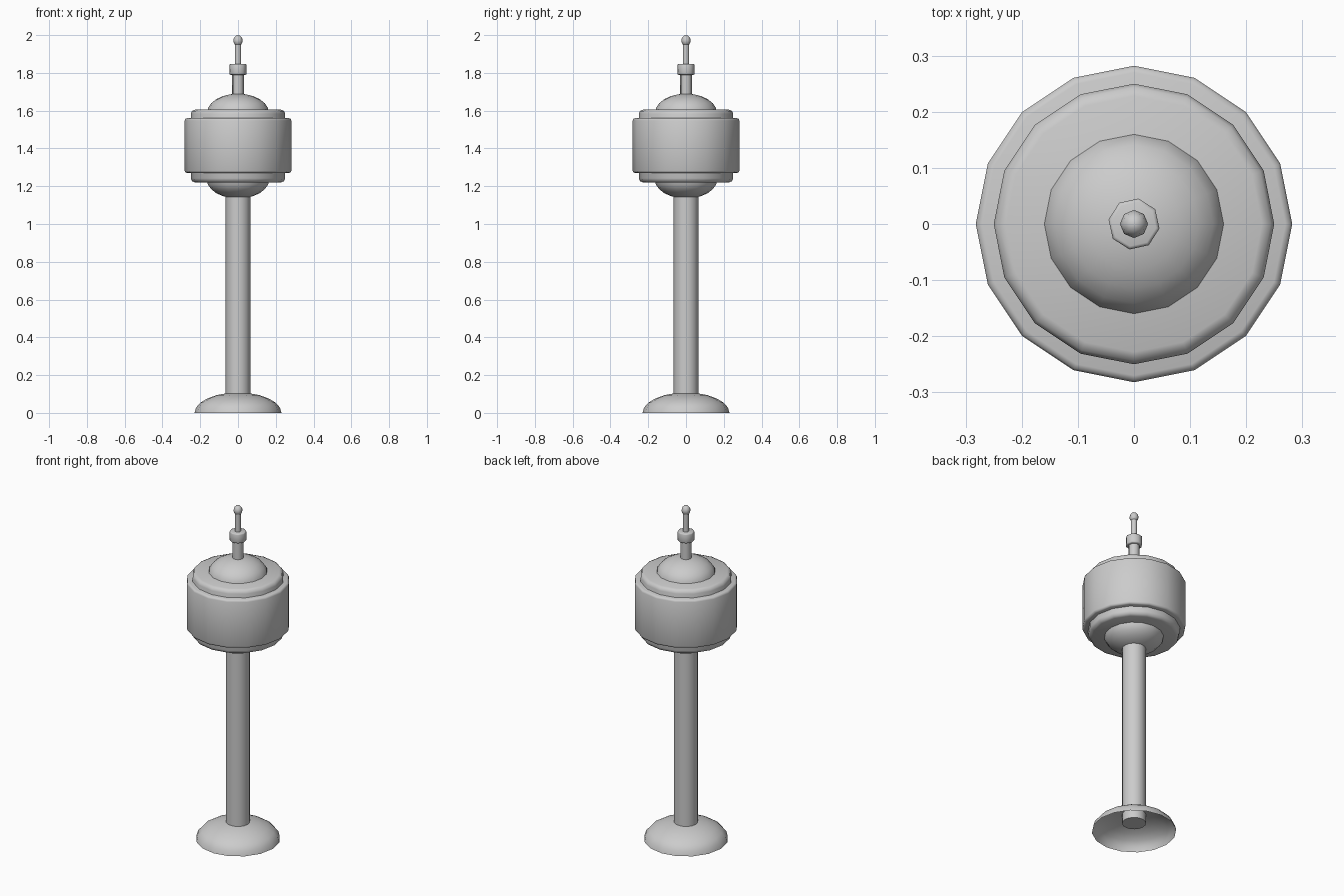
import bpy
import math

cube = bpy.data.objects.get("Cube")
if cube:
    bpy.data.objects.remove(cube, do_unlink=True)

grey = bpy.data.materials.new("light_grey")
grey.use_nodes = True
colour = (0.6, 0.6, 0.6, 1)
grey.diffuse_color = colour
grey.node_tree.nodes["Principled BSDF"].inputs["Base Color"].default_value = colour


def lathe(name, profile, sides=16, turn=0.0, sharp=50):
    """Spin (radius, height) points round z; zero radius makes a pole."""
    verts, faces, rings = [], [], []
    for r, z in profile:
        count = sides if r > 0 else 1
        rings.append([len(verts) + i for i in range(count)])
        for i in range(count):
            a = 2 * math.pi * i / sides + math.radians(turn)
            verts.append((r * math.cos(a), r * math.sin(a), z))
    for low, high in zip(rings, rings[1:]):
        for i in range(sides):
            j = (i + 1) % sides
            quad = [low[i % len(low)], low[j % len(low)],
                    high[j % len(high)], high[i % len(high)]]
            faces.append(list(dict.fromkeys(quad)))
    mesh = bpy.data.meshes.new(name)
    mesh.from_pydata(verts, [], faces)
    mesh.materials.append(grey)
    obj = bpy.data.objects.new(name, mesh)
    bpy.context.collection.objects.link(obj)
    bpy.ops.object.select_all(action="DESELECT")
    obj.select_set(True)
    bpy.context.view_layer.objects.active = obj
    bpy.ops.object.shade_smooth_by_angle(angle=math.radians(sharp))
    return obj


def drum(name, r, bottom, top, bevel, sides=16, turn=0.0):
    """Closed cylinder with rounded rims."""
    arc = [(r - bevel * (1 - math.cos(t)), bevel * (1 - math.sin(t)))
           for t in (0, math.pi / 4, math.pi / 2)]
    lower = [(x, bottom + h) for x, h in reversed(arc)]
    upper = [(x, top - h) for x, h in arc]
    return lathe(name, [(0, bottom)] + lower + upper + [(0, top)], sides, turn)


def tube(name, r, bottom, top, sides, turn=0.0):
    return lathe(name, [(0, bottom), (r, bottom), (r, top), (0, top)], sides, turn)


def dome(name, r, base, height, steps=6):
    """Open half ellipsoid; a negative height hangs downwards."""
    points = [(r * math.cos(t), base + height * math.sin(t))
              for t in (math.pi / 2 * i / steps for i in range(steps))]
    points.append((0, base + height))
    return lathe(name, points if height > 0 else points[::-1])


# Hollow foot and pole
dome("base_dome", 0.23, 0, 0.108)
tube("pole", 0.065, 0.05, 1.2, 16)

# Head
dome("lower_dome", 0.165, 1.235, -0.1)
drum("inner_drum", 0.25, 1.22, 1.605, 0.022)
drum("outer_drum", 0.282, 1.27, 1.56, 0.012)
dome("upper_dome", 0.163, 1.59, 0.1)

# Antenna
tube("antenna_mast", 0.031, 1.66, 1.8, 8, -10)
drum("antenna_collar", 0.046, 1.79, 1.847, 0.006, 8, -10)
tube("antenna_rod", 0.017, 1.84, 1.96, 8)
ball = [(0.025 * math.sin(t), 1.971 - 0.029 * math.cos(t))
        for t in (math.pi * i / 6 for i in range(1, 6))]
lathe("antenna_tip", [(0, 1.942)] + ball + [(0, 2.0)], 8)
